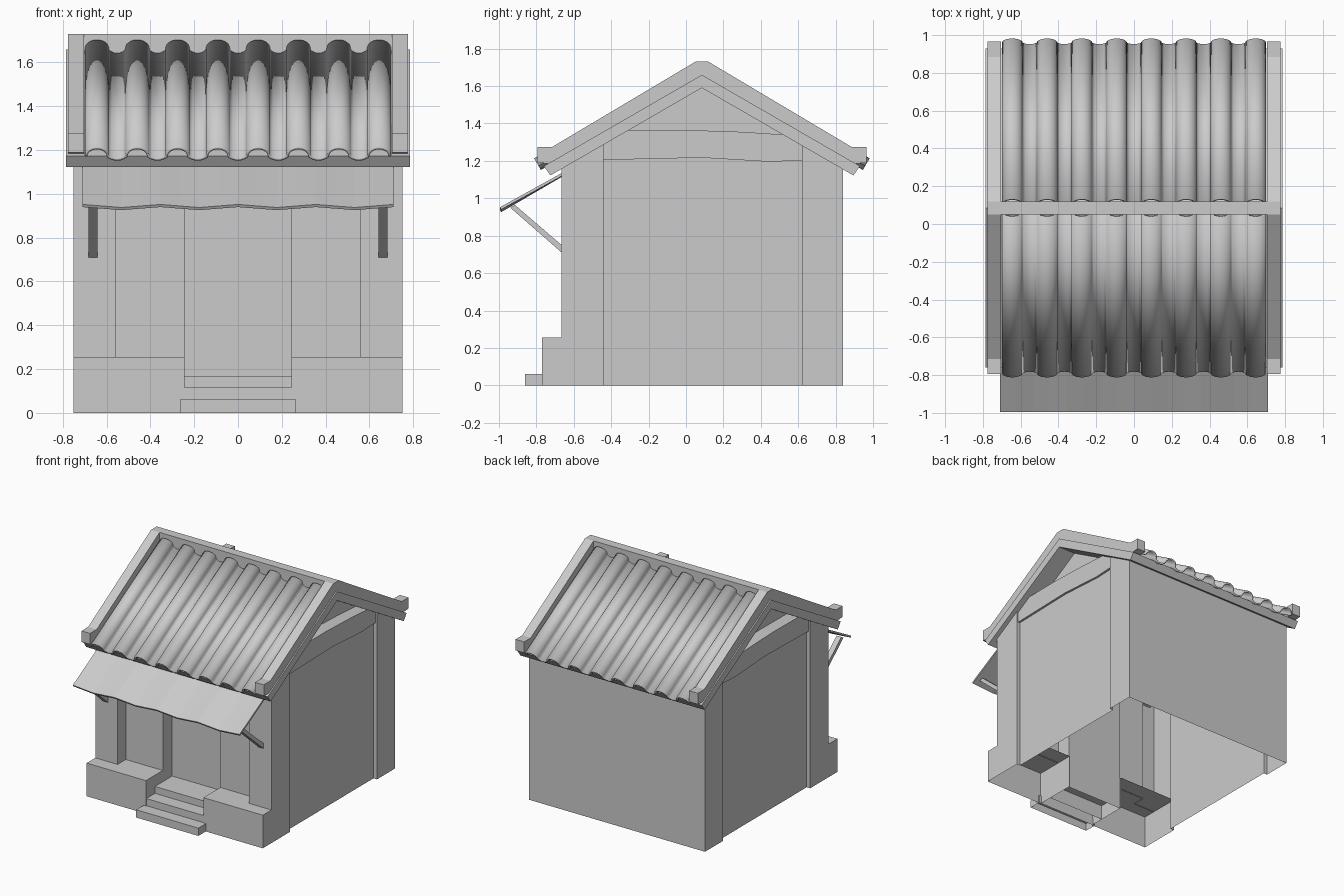
import bpy, bmesh, math
from mathutils import Vector

if "Cube" in bpy.data.objects:
    bpy.data.objects.remove(bpy.data.objects["Cube"])

YC = 0.085                      # ridge position in y
T = math.tan(math.radians(30))  # roof slope
C, S = math.cos(math.radians(30)), 0.5


def roof(y, apex):
    return apex - T * abs(y - YC)


def make(name, verts, faces):
    me = bpy.data.meshes.new(name)
    me.from_pydata(verts, [], faces)
    bm = bmesh.new()
    bm.from_mesh(me)
    bmesh.ops.recalc_face_normals(bm, faces=bm.faces)
    bm.to_mesh(me)
    bm.free()
    ob = bpy.data.objects.new(name, me)
    bpy.context.collection.objects.link(ob)
    return ob


def mirror(ob):
    m = ob.modifiers.new("mirror", 'MIRROR')
    m.use_axis = (True, False, False)
    return ob


def prism(name, pts, x0, x1):
    """Extrude a y-z profile along x."""
    n = len(pts)
    v = [(x, y, z) for x in (x0, x1) for y, z in pts]
    f = [tuple(range(n)), tuple(range(n, 2 * n))]
    f += [(i, (i + 1) % n, n + (i + 1) % n, n + i) for i in range(n)]
    return make(name, v, f)


def box(name, x0, x1, y0, y1, z0, z1, bottom=True, back=True):
    v = [(x, y, z) for z in (z0, z1) for x, y in ((x0, y0), (x1, y0), (x1, y1), (x0, y1))]
    f = [(4, 5, 6, 7), (0, 1, 5, 4), (1, 2, 6, 5), (3, 0, 4, 7)]
    if bottom:
        f.append((0, 3, 2, 1))
    if back:
        f.append((2, 3, 7, 6))
    return make(name, v, f)


# Wall shell: half floor plan raised to the roof underside, open at the bottom
plan = [(0, -.45), (.245, -.45), (.245, -.565), (.56, -.565), (.56, -.665),
        (.75, -.665), (.75, -.44), (.72, -.44), (.72, .62), (.75, .62), (.75, .84), (0, .84)]
v = []
for x, y in plan:
    v += [(x, y, .25 if y < -.5 else 0), (x, y, roof(y, 1.61))]
mirror(make("walls", v, [(2 * i, 2 * i + 2, 2 * i + 3, 2 * i + 1) for i in range(len(plan) - 1)]))

# Front counters, lintel and entrance steps
mirror(box("front_counter", .245, .75, -.77, -.44, 0, .255, bottom=False, back=False))
box("front_lintel", -.56, .56, -.655, -.45, 1.08, 1.18)
box("step_low", -.265, .265, -.86, -.76, 0, .06, bottom=False)
box("step_middle", -.245, .245, -.765, -.45, .0, .115, bottom=False)
box("step_top", -.245, .245, -.66, -.45, .0, .168, bottom=False)

# Gable beams and recessed gable walls
mirror(prism("gable_beam", [(-.44, 1.205), (.085, 1.217), (.45, 1.195), (.62, 1.203), (.62, 1.30),
                            (.53, 1.34), (.3, 1.355), (0, 1.365), (-.31, 1.362), (-.44, 1.30)], .62, .737))
mirror(make("gable_wall", [(.64, -.44, 1.30), (.64, .61, 1.30), (.64, YC, 1.61)], [(0, 1, 2)]))


def both(pts):
    """Mirror a front-half profile (ridge to eave) across the ridge."""
    return pts + [(2 * YC - y, z) for y, z in reversed(pts)]


# Roof slab with square-cut eaves
slab_top, slab_low = (-.76, roof(-.76, 1.66)), (-.725, roof(-.725, 1.59))
slab = [(YC, 1.66), slab_top, slab_low, (YC, 1.59),
        (2 * YC - slab_low[0], slab_low[1]), (2 * YC - slab_top[0], slab_top[1])]
prism("roof_slab", slab, -.785, .785)

# Raised verge caps with upturned ends
half = [(.05, 1.73), (-.715, 1.275), (-.795, 1.275), (-.795, 1.19), (-.73, 1.185)]
cap = half + [(YC, 1.65)] + [(2 * YC - y, z) for y, z in reversed(half)]
mirror(prism("verge_cap", cap, .703, .776))

# Ridge beam
box("ridge_beam", -.776, .776, .05, .12, 1.62, 1.73)

# Tile rows: half-round covers joined by shallow pans, swept down each slope
R, STEP, N = .056, .184, 8
prof = []
for i in range(N):
    cx = (i - (N - 1) / 2) * STEP
    for k in range(13):
        a = math.pi * (1 - k / 12)
        prof.append((cx + R * math.cos(a), .014 + .048 * math.sin(a)))
    if i < N - 1:
        for k in range(1, 6):
            u = k / 6
            prof.append((cx + R + (STEP - 2 * R) * u, .014 - .012 * math.sin(math.pi * u)))
for side, name in ((-1, "front_tiles"), (1, "back_tiles")):
    v = []
    for s in (.02, 1.0):
        for x, h in prof:
            v.append((x, YC + side * (s * C + h * S), 1.66 - s * S + h * C))
    n = len(prof)
    ob = make(name, v, [(i, i + 1, n + i + 1, n + i) for i in range(n - 1)])
    # upward-facing normals so the thickness goes inward
    if ob.data.polygons[6].normal.z < 0:
        ob.data.flip_normals()
    m = ob.modifiers.new("thickness", 'SOLIDIFY')
    m.thickness = .012
    bpy.context.view_layer.objects.active = ob
    ob.select_set(True)
    bpy.ops.object.shade_smooth_by_angle(angle=math.radians(40))
    ob.select_set(False)

# Sagging awning sheet
NX = 16
v = []
for j in range(2):
    for i in range(NX + 1):
        x = -.71 + 1.42 * i / NX
        w = .007 * math.cos(2 * math.pi * x / .355) * (.3 + .7 * j)
        v.append((x, (-.66, -.995)[j], (1.135, .945)[j] + w))
n = NX + 1
awning = make("awning", v, [(i, i + 1, n + i + 1, n + i) for i in range(NX)])
if awning.data.polygons[0].normal.z < 0:
    awning.data.flip_normals()
awning.modifiers.new("thickness", 'SOLIDIFY').thickness = .014

# Awning struts
mirror(prism("awning_strut", [(-.665, .75), (-.915, .965), (-.94, .95), (-.665, .71)], .642, .682))
